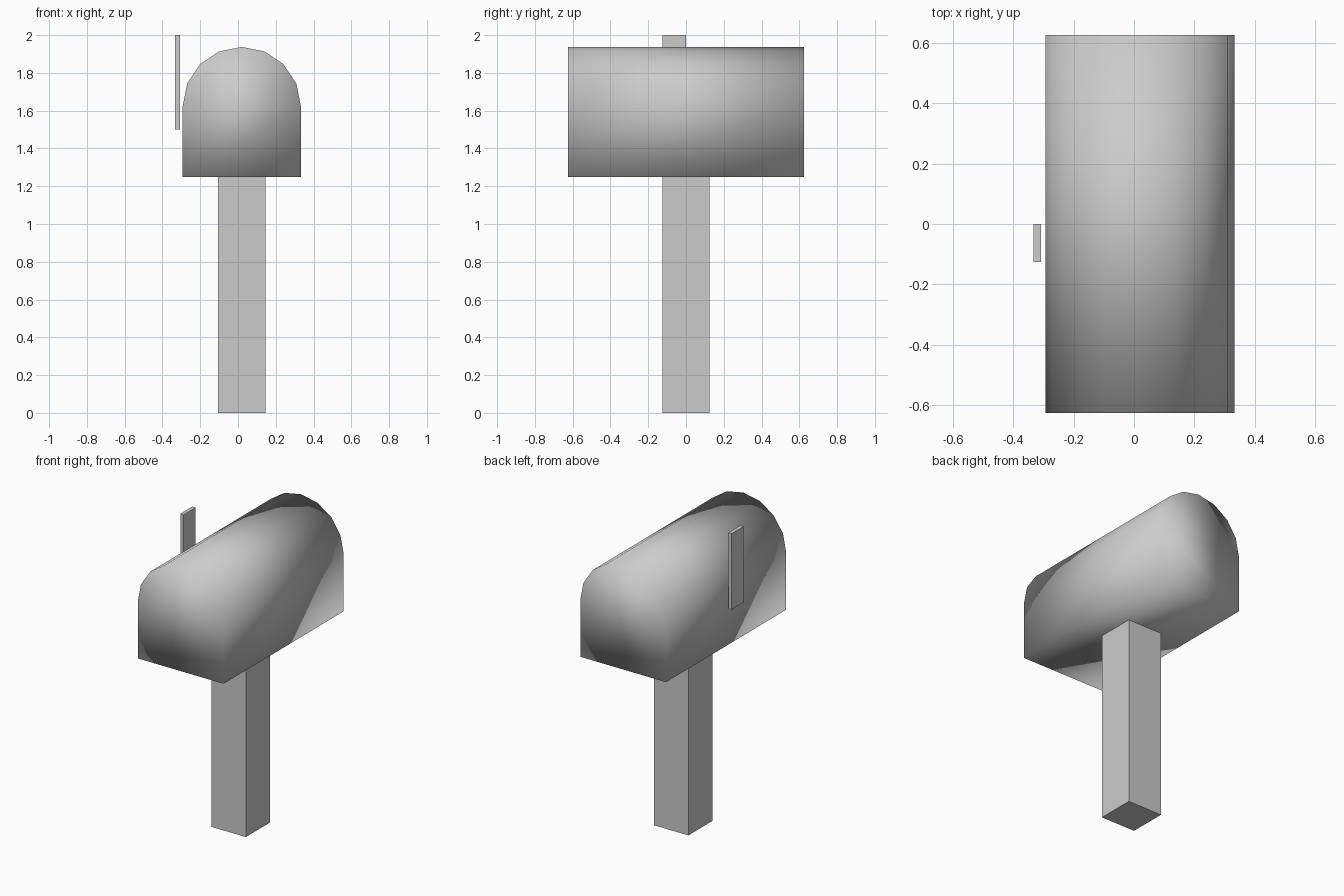
import bpy, bmesh, math

cube = bpy.data.objects.get("Cube")
if cube:
    bpy.data.objects.remove(cube, do_unlink=True)

grey = bpy.data.materials.new("light_grey")
grey.use_nodes = True
colour = (0.6, 0.6, 0.6, 1)
grey.diffuse_color = colour
for node in grey.node_tree.nodes:
    if node.type == "BSDF_PRINCIPLED":
        node.inputs["Base Color"].default_value = colour

CENTRE = 0.02     # the box and post sit slightly off centre
RADIUS = 0.3125   # half width of the box and radius of its arched roof
DEPTH = 0.625     # half length of the box
FLOOR, EAVES = 1.25, 1.625
SEGMENTS = 8


def add_object(name, bm, smooth=False):
    bmesh.ops.recalc_face_normals(bm, faces=bm.faces)
    for face in bm.faces:
        face.smooth = smooth
    mesh = bpy.data.meshes.new(name)
    bm.to_mesh(mesh)
    bm.free()
    mesh.materials.append(grey)
    obj = bpy.data.objects.new(name, mesh)
    bpy.context.collection.objects.link(obj)
    return obj


def add_block(name, low, high):
    bm = bmesh.new()
    bmesh.ops.create_cube(bm, size=1)
    for v in bm.verts:
        v.co = [(a + b) / 2 + c * (b - a) for a, b, c in zip(low, high, v.co)]
    return add_object(name, bm)


# Arched box: floor corners followed by the half-round roof
profile = [(CENTRE - RADIUS, FLOOR), (CENTRE + RADIUS, FLOOR)]
for i in range(SEGMENTS + 1):
    a = math.pi * i / SEGMENTS
    profile.append((CENTRE + RADIUS * math.cos(a), EAVES + RADIUS * math.sin(a)))

bm = bmesh.new()
front, back = [[bm.verts.new((x, y, z)) for x, z in profile] for y in (-DEPTH, DEPTH)]
for i in range(len(profile)):
    j = (i + 1) % len(profile)
    bm.faces.new((front[i], front[j], back[j], back[i]))

# Each end is a rectangle below the eaves and a half disc above
for ring in (front, back):
    bm.faces.new((ring[0], ring[1], ring[2], ring[-1]))
    bm.faces.new(ring[2:])
add_object("mailbox_body", bm, smooth=True)

# Square post and raised flag
add_block("post", (CENTRE - 0.125, -0.125, 0), (CENTRE + 0.125, 0.125, FLOOR))
add_block("flag", (-0.333, -0.125, 1.5), (-0.308, 0, 2))
